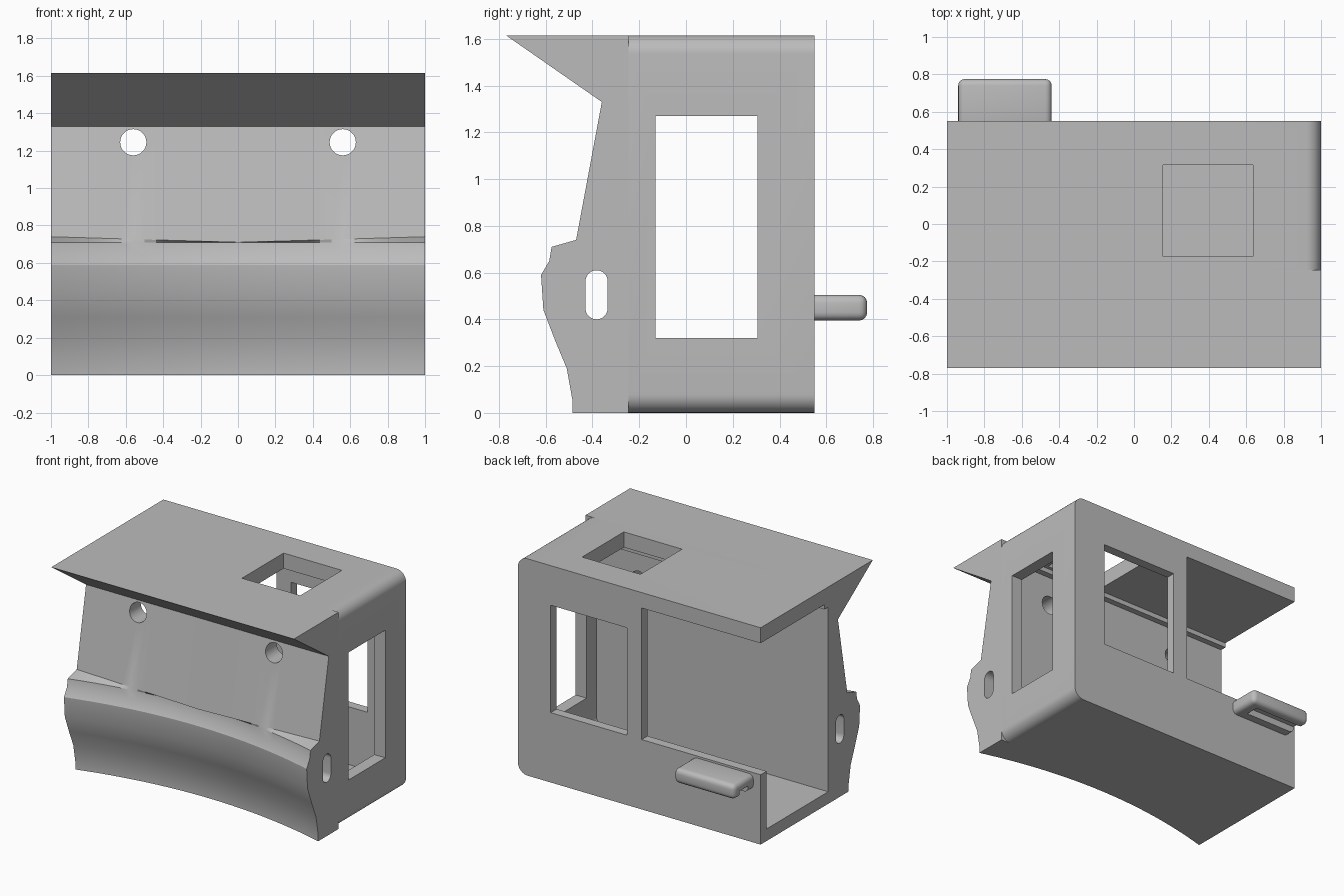
import bpy, bmesh, math

old = bpy.data.objects.get("Cube")
if old:
    bpy.data.objects.remove(old, do_unlink=True)

grey = bpy.data.materials.new("plain_grey")
grey.use_nodes = True
colour = (0.5, 0.5, 0.5, 1)
grey.diffuse_color = colour
grey.node_tree.nodes["Principled BSDF"].inputs["Base Color"].default_value = colour


def loft(name, sections):
    """Closed solid through matching rings of points."""
    bm = bmesh.new()
    rings = [[bm.verts.new(p) for p in s] for s in sections]
    n = len(rings[0])
    for a, b in zip(rings, rings[1:]):
        for i in range(n):
            j = (i + 1) % n
            bm.faces.new((a[i], a[j], b[j], b[i]))
    bm.faces.new(rings[0])
    bm.faces.new(rings[-1][::-1])
    bmesh.ops.recalc_face_normals(bm, faces=bm.faces)
    mesh = bpy.data.meshes.new(name)
    bm.to_mesh(mesh)
    bm.free()
    mesh.materials.append(grey)
    obj = bpy.data.objects.new(name, mesh)
    bpy.context.scene.collection.objects.link(obj)
    return obj


def prism(name, axis, profile, start, end):
    """Extrude a 2D profile along one axis."""
    place = {"x": lambda p, t: (t, p[0], p[1]),
             "y": lambda p, t: (p[0], t, p[1]),
             "z": lambda p, t: (p[0], p[1], t)}[axis]
    return loft(name, [[place(p, t) for p in profile] for t in (start, end)])


def rect(a0, a1, b0, b1, radii=(0, 0, 0, 0), steps=8):
    """Rectangle, counter-clockwise from low corner, with rounded corners."""
    corners = [(a0, b0, 1, 1), (a1, b0, -1, 1), (a1, b1, -1, -1), (a0, b1, 1, -1)]
    pts = []
    for k, ((a, b, sa, sb), r) in enumerate(zip(corners, radii)):
        if not r:
            pts.append((a, b))
            continue
        for i in range(steps + 1):
            t = math.pi * (1 + k / 2 + i / steps / 2)
            pts.append((a + sa * r + r * math.cos(t), b + sb * r + r * math.sin(t)))
    return pts


def apply_modifiers(obj):
    graph = bpy.context.evaluated_depsgraph_get()
    obj.data = bpy.data.meshes.new_from_object(obj.evaluated_get(graph))
    obj.modifiers.clear()


def cut(obj, *cutters):
    for c in cutters:
        mod = obj.modifiers.new("cut", "BOOLEAN")
        mod.operation = "DIFFERENCE"
        mod.solver = "EXACT"
        mod.object = c
        apply_modifiers(obj)
        bpy.data.objects.remove(c, do_unlink=True)


inner_y, back_y, top = -0.245, 0.55, 1.615

# Front wall with roof overhang and a bulge swept along a shallow arc
bulge = [(-0.575, 0.71), (-0.585, 0.65), (-0.62, 0.59), (-0.61, 0.44),
         (-0.56, 0.31), (-0.51, 0.19), (-0.485, 0.05), (-0.485, 0)]


def front_section(x):
    shift = 0.14 * (1 - x * x)
    drop = 0.03 * (1 - abs(x))
    ring = [(inner_y, top), (-0.77, top), (-0.36, 1.33), (-0.47, 0.74 - drop)]
    ring += [(y + shift, z) for y, z in bulge] + [(inner_y, 0)]
    return [(x, y, z) for y, z in ring]


count = 32
front = loft("front_wall", [front_section(-1 + 2 * i / count) for i in range(count + 1)])
r = 0.0475
cut(front, prism("slot", "x", rect(-0.43, -0.335, 0.4, 0.61, (r,) * 4), -1.2, 1.2))
for x in (-0.56, 0.56):
    h = 0.07
    cut(front, prism("hole", "y", rect(x - h, x + h, 1.245 - h, 1.245 + h, (h,) * 4), -0.9, 0))

# Hollow rear shell, open on one end
shell = prism("rear_shell", "y", rect(-1, 1, 0, top, (0, 0.08, 0.08, 0)), inner_y, back_y)
cut(shell,
    prism("cavity", "y", rect(-1.2, 0.91, 0.09, 1.5, (0, 0.05, 0.05, 0)), -0.5, 0.48),
    prism("side_window", "x", rect(-0.13, 0.305, 0.32, 1.27), 0.8, 1.2),
    prism("back_window", "y", rect(0.1, 0.73, 0.52, 1.32), 0.4, 0.7),
    prism("back_opening", "y", rect(-1.2, -0.02, 0.52, 1.5), 0.4, 0.7),
    prism("roof_hatch", "z", rect(0.155, 0.635, -0.175, 0.315), 1.4, 1.8))

# Small ledge under the roof, along the inside of the front wall
ledge = prism("roof_ledge", "x", rect(inner_y, -0.2, 1.465, 1.5), -1, 0.91)

# Rounded clip on the back with a groove underneath
clip = prism("back_clip", "x", rect(0.5, 0.775, 0.395, 0.505), -0.94, -0.44)
bevel = clip.modifiers.new("round", "BEVEL")
bevel.width = 0.035
bevel.segments = 4
apply_modifiers(clip)
cut(clip, prism("groove", "x", rect(0.61, 0.71, 0.3, 0.445), -1.1, -0.52))

# Smooth rounded areas, keep hard edges
bpy.ops.object.select_all(action="DESELECT")
for obj in (front, shell, ledge, clip):
    obj.select_set(True)
bpy.context.view_layer.objects.active = front
bpy.ops.object.shade_smooth_by_angle(angle=math.radians(25))
